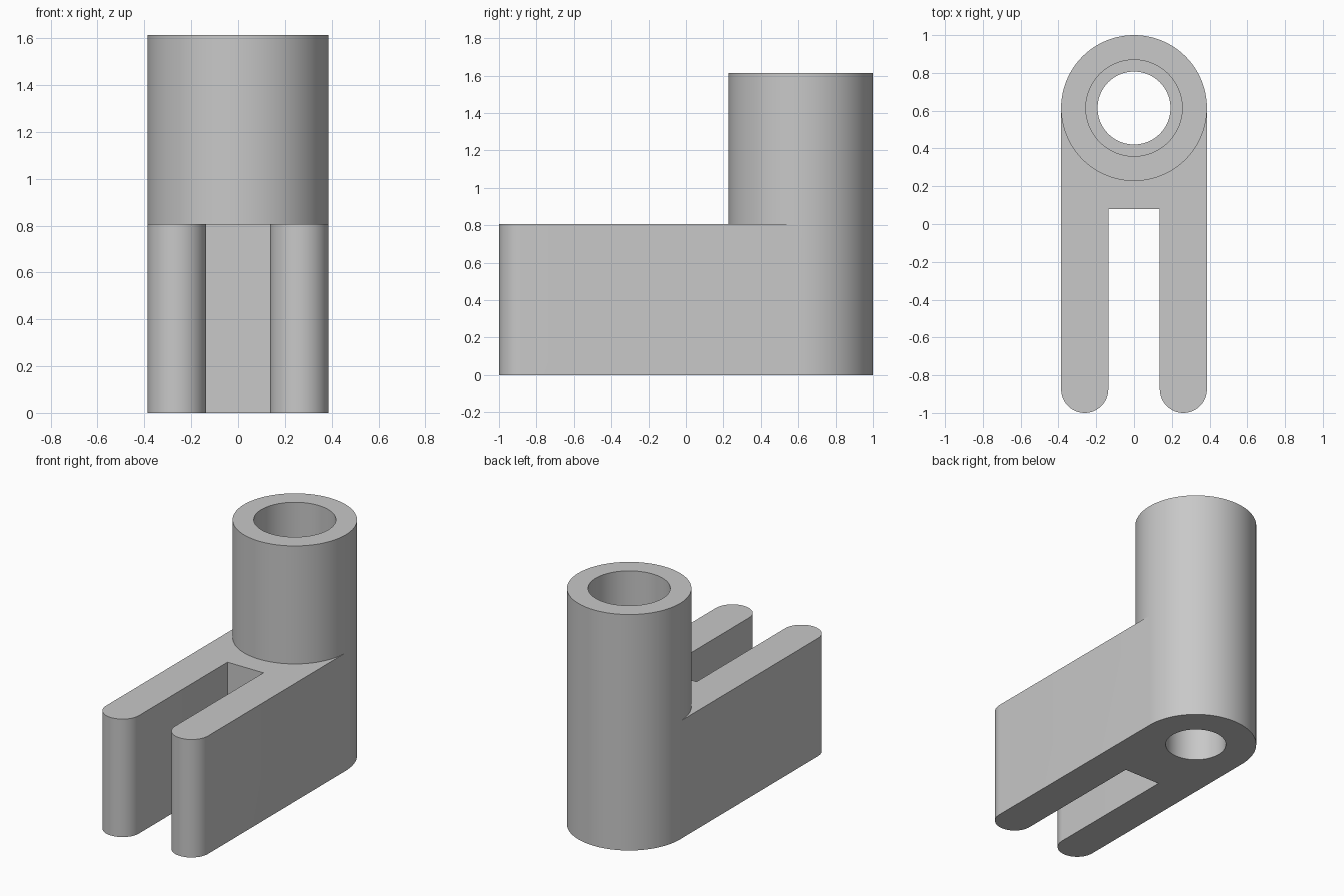
import bpy, bmesh, math

cube = bpy.data.objects.get("Cube")
if cube:
    bpy.data.objects.remove(cube, do_unlink=True)

SEG = 96                        # segments round the tube, starting at +x
R, BORE, SOCKET = 0.386, 0.193, 0.255
CY = 0.614                      # tube axis in y
ARM_H, TOP, STEP = 0.807, 1.614, 0.807
SLOT_X, SLOT_Y = 0.136, 0.08
TIP_R = (R - SLOT_X) / 2

bm = bmesh.new()


def ring(radius, z):
    return [bm.verts.new((radius * math.cos(2 * math.pi * i / SEG),
                          CY + radius * math.sin(2 * math.pi * i / SEG), z))
            for i in range(SEG)]


def band(a, b, count=SEG):
    for i in range(count):
        j = (i + 1) % SEG
        bm.faces.new((a[i], a[j], b[j], b[i]))


def prong_tip(cx, n=24):
    """Half-round end of a prong, running from -x to +x."""
    return [(cx - TIP_R * math.cos(math.pi * i / n),
             -1 + TIP_R - TIP_R * math.sin(math.pi * i / n)) for i in range(n + 1)]


# Tube: outer wall, top rim, socket, inner step, bore and bottom rim
outer_low, outer_mid, outer_top = (ring(R, z) for z in (0, ARM_H, TOP))
socket_top, socket_low = ring(SOCKET, TOP), ring(SOCKET, STEP)
bore_top, bore_low = ring(BORE, STEP), ring(BORE, 0)
loops = [outer_mid, outer_top, socket_top, socket_low, bore_top, bore_low, outer_low]
for a, b in zip(loops, loops[1:]):
    band(a, b)
band(outer_low, outer_mid, SEG // 2)      # lower wall is open where the fork joins

# Fork: two round-ended prongs with a square slot, joined to the tube's front half
cx = SLOT_X + TIP_R
outline = (prong_tip(-cx) + [(-SLOT_X, SLOT_Y), (SLOT_X, SLOT_Y)] + prong_tip(cx))
sides = []
for z, circle in ((0, outer_low), (ARM_H, outer_mid)):
    half = circle[SEG // 2:] + circle[:1]           # from -x round the front to +x
    path = [half[0]] + [bm.verts.new((x, y, z)) for x, y in outline] + [half[-1]]
    bm.faces.new(path + half[-2:0:-1])
    sides.append(path)
low, high = sides
for i in range(len(low) - 1):
    bm.faces.new((low[i], low[i + 1], high[i + 1], high[i]))

bmesh.ops.recalc_face_normals(bm, faces=bm.faces[:])
mesh = bpy.data.meshes.new("fork_bracket")
bm.to_mesh(mesh)
bm.free()

# Plain grey material
grey = bpy.data.materials.new("plain grey")
grey.use_nodes = True
colour = (0.58, 0.58, 0.58, 1)
grey.diffuse_color = colour
grey.node_tree.nodes["Principled BSDF"].inputs["Base Color"].default_value = colour
mesh.materials.append(grey)

bracket = bpy.data.objects.new("fork_bracket", mesh)
bpy.context.collection.objects.link(bracket)
bpy.ops.object.select_all(action='DESELECT')
bracket.select_set(True)
bpy.context.view_layer.objects.active = bracket
bpy.ops.object.shade_smooth_by_angle(angle=math.radians(30))
